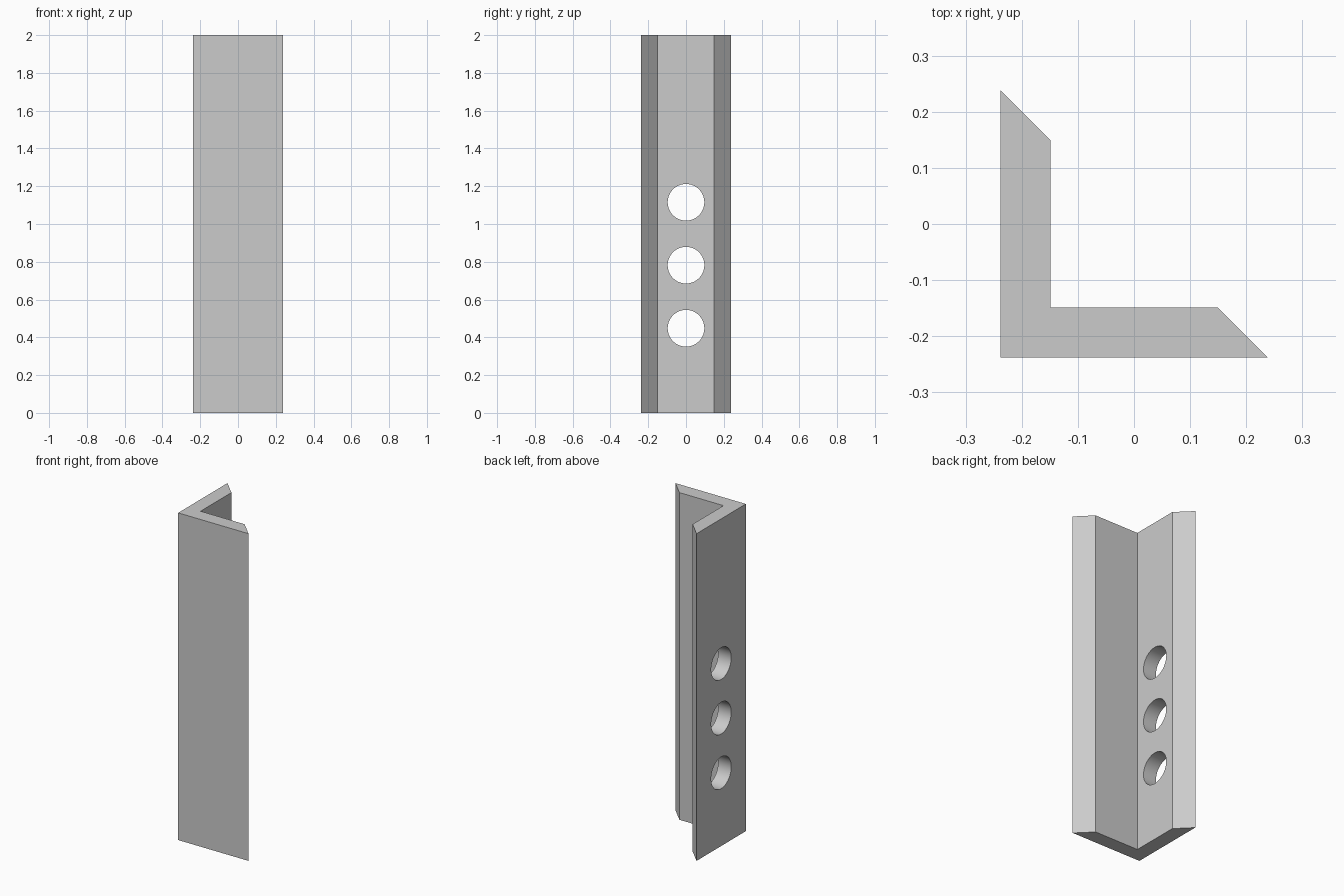
import bpy
import bmesh
from math import radians, pi
from mathutils import Matrix, Vector

HALF = 0.238      # half width of each flange
INNER = 0.149     # inner faces and start of the mitred ends
HEIGHT = 2.0
HOLE_RADIUS = 0.097
HOLE_HEIGHTS = [0.448, 0.782, 1.115]

cube = bpy.data.objects.get("Cube")
if cube:
    bpy.data.objects.remove(cube, do_unlink=True)

grey = bpy.data.materials.new("plain grey")
grey.use_nodes = True
colour = (0.6, 0.6, 0.6, 1.0)
grey.diffuse_color = colour
grey.node_tree.nodes["Principled BSDF"].inputs["Base Color"].default_value = colour


def add_object(name, bm):
    mesh = bpy.data.meshes.new(name)
    bmesh.ops.recalc_face_normals(bm, faces=bm.faces[:])
    bm.to_mesh(mesh)
    bm.free()
    mesh.materials.append(grey)
    obj = bpy.data.objects.new(name, mesh)
    bpy.context.collection.objects.link(obj)
    return obj


# Angle bar: L profile with mitred flange ends, extruded upwards
profile = [(-HALF, -HALF), (HALF, -HALF), (INNER, -INNER),
           (-INNER, -INNER), (-INNER, INNER), (-HALF, HALF)]
bm = bmesh.new()
base = bm.faces.new([bm.verts.new((x, y, 0)) for x, y in profile])
top = bmesh.ops.extrude_face_region(bm, geom=[base])["geom"]
bmesh.ops.translate(bm, vec=Vector((0, 0, HEIGHT)),
                    verts=[v for v in top if isinstance(v, bmesh.types.BMVert)])
# extrusion keeps the base face when it has no neighbours; make sure the end is closed
bmesh.ops.holes_fill(bm, edges=[e for e in bm.edges if e.is_boundary])
angle_bar = add_object("angle_bar", bm)

# Round bolt holes through the side flange
bm = bmesh.new()
for z in HOLE_HEIGHTS:
    place = Matrix.Translation((-(HALF + INNER) / 2, 0, z)) @ Matrix.Rotation(pi / 2, 4, 'Y')
    bmesh.ops.create_cone(bm, cap_ends=True, segments=64, radius1=HOLE_RADIUS,
                          radius2=HOLE_RADIUS, depth=0.2, matrix=place)
cutter = add_object("hole_cutter", bm)
cutter.hide_render = True

cut = angle_bar.modifiers.new("bolt_holes", 'BOOLEAN')
cut.operation = 'DIFFERENCE'
cut.solver = 'EXACT'
cut.object = cutter

bpy.ops.object.select_all(action='DESELECT')
angle_bar.select_set(True)
bpy.context.view_layer.objects.active = angle_bar
bpy.ops.object.modifier_apply(modifier=cut.name)
bpy.data.objects.remove(cutter, do_unlink=True)

# Smooth hole walls, crisp bar edges
bpy.ops.object.shade_smooth_by_angle(angle=radians(30))
